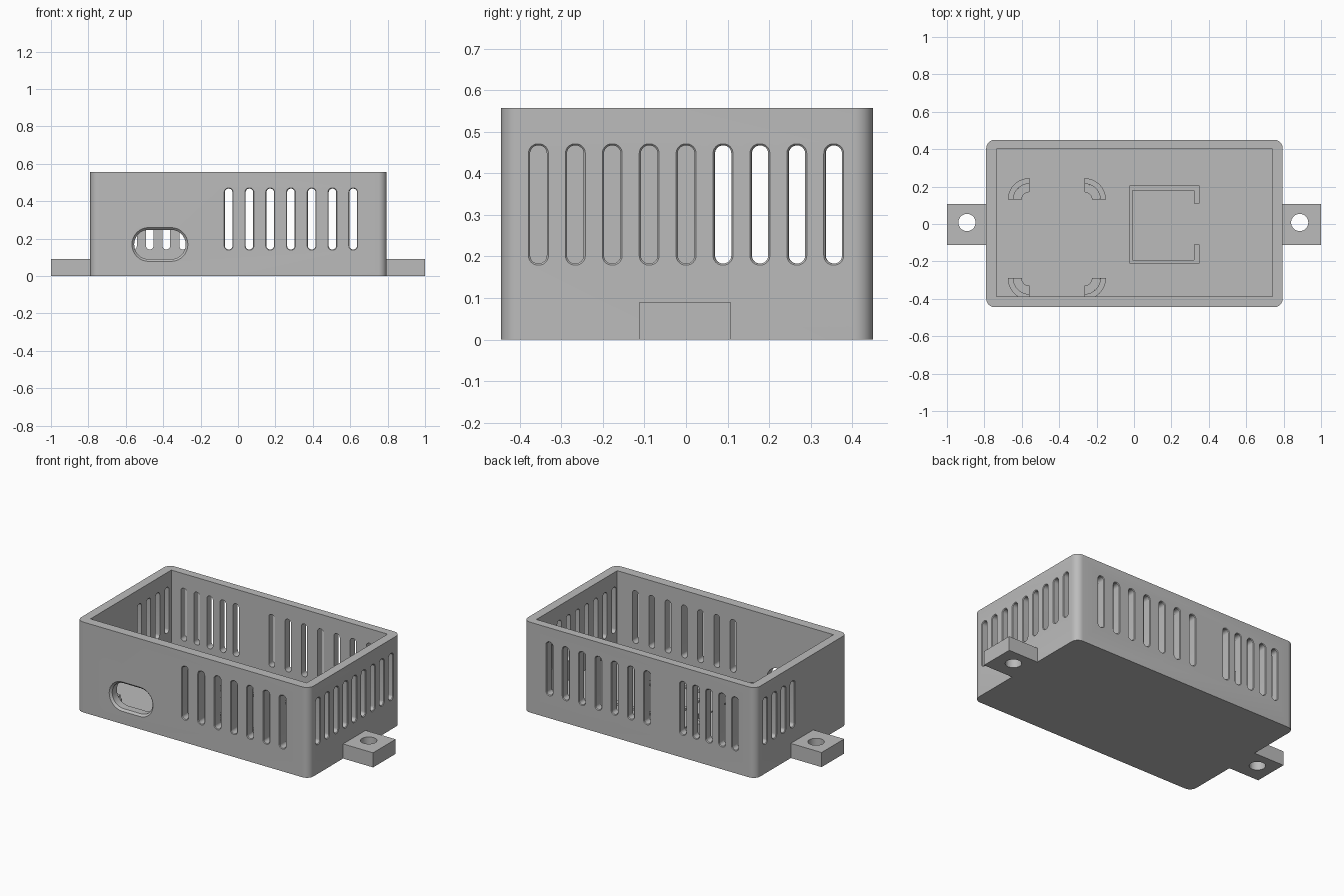
import bpy, bmesh, math
from mathutils import Vector

if "Cube" in bpy.data.objects:
    bpy.data.objects.remove(bpy.data.objects["Cube"])

grey = bpy.data.materials.new("light grey plastic")
grey.use_nodes = True
colour = (0.5, 0.5, 0.5, 1)
grey.diffuse_color = colour
grey.node_tree.nodes["Principled BSDF"].inputs["Base Color"].default_value = colour

H, FLOOR = 0.557, 0.055
X0, X1, Y0, Y1 = -0.79, 0.795, -0.445, 0.45


def rounded_rect(u0, u1, v0, v1, r, steps=8):
    """Outline of a rectangle with rounded corners."""
    pts = []
    corners = [(u1 - r, v1 - r), (u0 + r, v1 - r), (u0 + r, v0 + r), (u1 - r, v0 + r)]
    for i, (cu, cv) in enumerate(corners):
        for k in range(steps + 1):
            a = math.pi / 2 * (i + k / steps)
            pts.append((cu + r * math.cos(a), cv + r * math.sin(a)))
    return pts


def loft(bm, rings):
    """Closed solid through matching rings of points."""
    loops = [[bm.verts.new(p) for p in ring] for ring in rings]
    n = len(loops[0])
    for a, b in zip(loops, loops[1:]):
        for i in range(n):
            j = (i + 1) % n
            bm.faces.new((a[i], a[j], b[j], b[i]))
    bm.faces.new(loops[0][::-1])
    bm.faces.new(loops[-1])


def prism(bm, pts, z0, z1):
    loft(bm, [[(x, y, z) for x, y in pts] for z in (z0, z1)])


def make(name, bm):
    bmesh.ops.remove_doubles(bm, verts=bm.verts, dist=1e-5)
    bmesh.ops.recalc_face_normals(bm, faces=bm.faces)
    mesh = bpy.data.meshes.new(name)
    bm.to_mesh(mesh)
    bm.free()
    obj = bpy.data.objects.new(name, mesh)
    mesh.materials.append(grey)
    bpy.context.collection.objects.link(obj)
    return obj


def select(obj):
    bpy.ops.object.select_all(action='DESELECT')
    obj.select_set(True)
    bpy.context.view_layer.objects.active = obj


def cut(obj, bm):
    cutter = make("cutter", bm)
    cutter.hide_render = True
    mod = obj.modifiers.new("cut", 'BOOLEAN')
    mod.operation, mod.solver, mod.object = 'DIFFERENCE', 'EXACT', cutter
    select(obj)
    bpy.ops.object.modifier_apply(modifier=mod.name)
    bpy.data.objects.remove(cutter)


def smooth(obj):
    select(obj)
    bpy.ops.object.shade_smooth_by_angle(angle=math.radians(35))


def wall_hole(bm, wall, u0, u1, z0, z1, flare):
    """Round-ended hole through one wall, flared at the outer face."""
    origin, along, inward = {
        "front": ((0, Y0, 0), (1, 0, 0), (0, 1, 0)),
        "back": ((0, Y1, 0), (1, 0, 0), (0, -1, 0)),
        "left": ((X1, 0, 0), (0, 1, 0), (-1, 0, 0)),
        "right": ((X0, 0, 0), (0, 1, 0), (1, 0, 0)),
    }[wall]
    o, a, d = Vector(origin), Vector(along), Vector(inward)
    r = min(u1 - u0, z1 - z0) / 2 - 0.001
    rings = []
    for depth, grow in ((-flare, 2 * flare), (0, flare), (flare, 0), (0.08, 0)):
        pts = rounded_rect(u0 - grow, u1 + grow, z0 - grow, z1 + grow, r + grow)
        rings.append([o + a * u + d * depth + Vector((0, 0, z)) for u, z in pts])
    loft(bm, rings)


# Main shell with a square cavity
bm = bmesh.new()
prism(bm, rounded_rect(X0, X1, Y0, Y1, 0.045), 0, H)
shell = make("case_shell", bm)
bm = bmesh.new()
prism(bm, [(-0.735, -0.387), (0.74, -0.387), (0.74, 0.4), (-0.735, 0.4)], FLOOR, H + 0.1)
cut(shell, bm)

# Ventilation slots and connector opening
bm = bmesh.new()
rows = [("front", -0.05, 0.111, 7, 0.142), ("back", -0.05, 0.111, 7, 0.142),
        ("back", -0.65, 0.089, 5, 0.142),
        ("left", -0.355, 0.0888, 9, 0.183), ("right", 0.09, 0.0888, 4, 0.183)]
for wall, start, step, count, z0 in rows:
    for i in range(count):
        c = start + i * step
        wall_hole(bm, wall, c - 0.02, c + 0.02, z0, 0.467, 0.004)
wall_hole(bm, "front", -0.555, -0.28, 0.09, 0.247, 0.012)
cut(shell, bm)
smooth(shell)

# Mounting tabs with screw holes
for name, xa, xb, hole in (("left_tab", X1 - 0.02, 1, 0.886), ("right_tab", -1, X0 + 0.02, -0.893)):
    bm = bmesh.new()
    prism(bm, [(xa, -0.112), (xb, -0.112), (xb, 0.107), (xa, 0.107)], 0, 0.09)
    tab = make(name, bm)
    bm = bmesh.new()
    prism(bm, rounded_rect(hole - 0.046, hole + 0.046, -0.038, 0.054, 0.0459), -0.1, 0.2)
    cut(tab, bm)
    smooth(tab)


# Quarter-ring board supports, each with a lower inner step
def quarter_ring(bm, cx, cy, sx, sy, r0, r1, top):
    angles = [math.pi / 2 * k / 10 for k in range(11)]
    pts = [(r1 * math.cos(a), r1 * math.sin(a)) for a in angles]
    pts += [(r0 * math.cos(a), r0 * math.sin(a)) for a in reversed(angles)]
    prism(bm, [(cx + sx * x, cy + sy * y) for x, y in pts], FLOOR - 0.01, top)


for side, cx, sx in (("right", -0.56, -1), ("left", -0.265, 1)):
    for end, cy, sy in (("back", 0.13, 1), ("front", -0.29, -1)):
        bm = bmesh.new()
        quarter_ring(bm, cx, cy, sx, sy, 0.085, 0.115, 0.12)
        quarter_ring(bm, cx, cy, sx, sy, 0.04, 0.0849, 0.09)
        smooth(make(f"{end}_{side}_support", bm))

# Raised floor pad and the low square frame on it
bm = bmesh.new()
prism(bm, [(-0.15, -0.33), (0.745, -0.33), (0.745, 0.35), (-0.15, 0.35)], FLOOR - 0.01, FLOOR + 0.008)
make("floor_pad", bm)
bm = bmesh.new()
prism(bm, [(-0.025, -0.21), (0.35, -0.21), (0.35, 0.205), (-0.025, 0.205)], FLOOR, FLOOR + 0.02)
frame = make("square_frame", bm)
bm = bmesh.new()
prism(bm, [(-0.008, -0.193), (0.32, -0.193), (0.32, -0.11), (0.35, -0.11),
           (0.35, 0.11), (0.32, 0.11), (0.32, 0.18), (-0.008, 0.18)], FLOOR + 0.01, FLOOR + 0.1)
cut(frame, bm)
